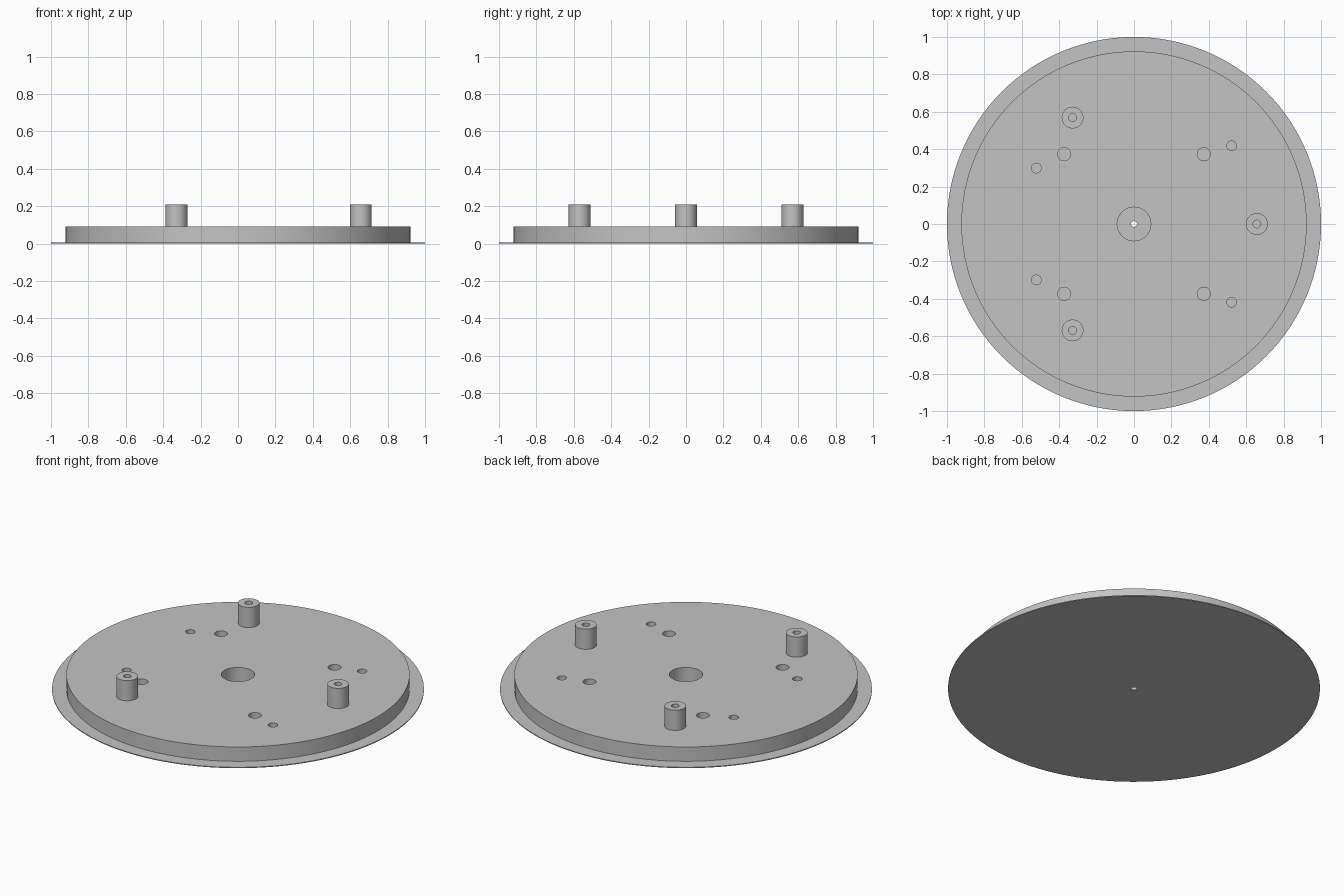
import bpy
import math

if "Cube" in bpy.data.objects:
    bpy.data.objects.remove(bpy.data.objects["Cube"], do_unlink=True)

BASE_TOP, PLATE_TOP, POST_TOP = 0.005, 0.09, 0.21

grey = bpy.data.materials.new("plain grey")
grey.use_nodes = True
grey.diffuse_color = (0.55, 0.55, 0.55, 1)
grey.node_tree.nodes["Principled BSDF"].inputs["Base Color"].default_value = grey.diffuse_color


def cylinder(name, radius, x, y, bottom, top, sides):
    bpy.ops.mesh.primitive_cylinder_add(
        vertices=sides, radius=radius, depth=top - bottom,
        location=(x, y, (bottom + top) / 2))
    obj = bpy.context.object
    obj.name = name
    obj.data.materials.append(grey)
    return obj


def drill(obj, holes, bottom, top):
    """Cut vertical round holes, given as (x, y, radius)."""
    for x, y, radius in holes:
        cutter = cylinder("cutter", radius, x, y, bottom, top, 32)
        cutter.hide_render = True
        mod = obj.modifiers.new("hole", "BOOLEAN")
        mod.object = cutter
        mod.operation = "DIFFERENCE"
        mod.solver = "EXACT"
        bpy.context.view_layer.objects.active = obj
        bpy.ops.object.modifier_apply(modifier=mod.name)
        bpy.data.objects.remove(cutter, do_unlink=True)


def finish(obj):
    bpy.ops.object.select_all(action="DESELECT")
    obj.select_set(True)
    bpy.context.view_layer.objects.active = obj
    bpy.ops.object.shade_smooth_by_angle(angle=math.radians(30))


# Three posts, evenly spaced around the plate
posts = [(0.657 * math.cos(a), 0.657 * math.sin(a))
         for a in (0, math.tau / 3, -math.tau / 3)]
bores = [(x, y, 0.021) for x, y in posts]

# Thin base disc with a small centre pin hole
base = cylinder("base_disc", 1.0, 0, 0, 0, BASE_TOP, 128)
drill(base, [(0, 0, 0.016)], -0.1, 0.1)
finish(base)

# Thick plate with a centre hole and mirrored pairs of mounting holes
holes = [(0, 0, 0.09)] + bores
for side in (1, -1):
    holes += [(0.373, side * 0.373, 0.035), (-0.373, side * 0.373, 0.035),
              (0.522, side * 0.418, 0.026), (-0.522, side * 0.299, 0.026)]
plate = cylinder("plate", 0.923, 0, 0, BASE_TOP, PLATE_TOP, 128)
drill(plate, holes, -0.1, 0.2)
finish(plate)

# Hollow standoff posts
for i, (x, y) in enumerate(posts):
    post = cylinder(f"post_{i + 1}", 0.058, x, y, PLATE_TOP, POST_TOP, 48)
    drill(post, [bores[i]], 0, 0.3)
    finish(post)
